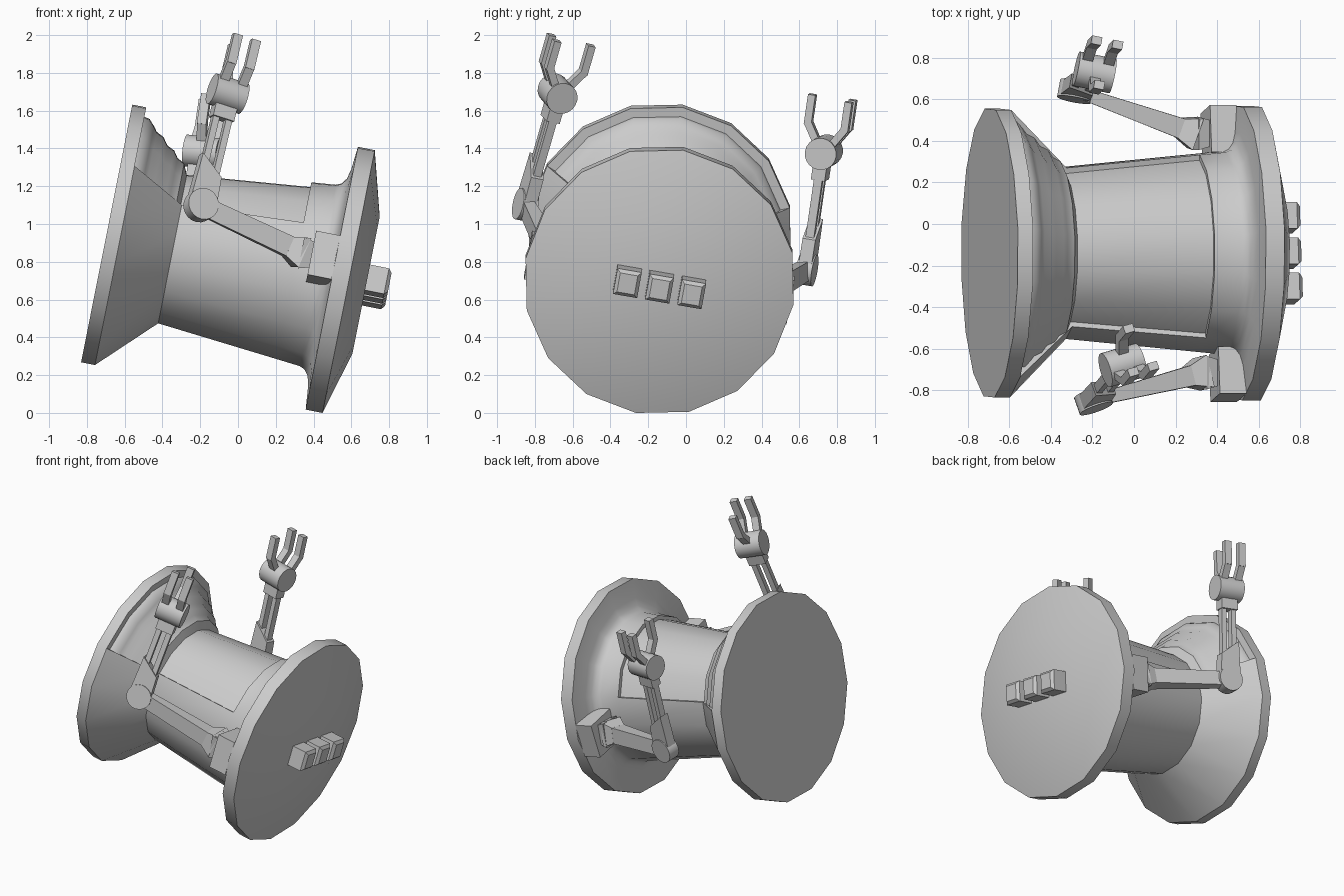
import bpy, bmesh
from math import cos, sin, radians, pi
from mathutils import Matrix, Vector

if "Cube" in bpy.data.objects:
    bpy.data.objects.remove(bpy.data.objects["Cube"])

# Spool frame: local x runs along the axle, tipped down and rolled
BODY = (Matrix.Translation((-0.695, -0.14, 0.95))
        @ Matrix.Rotation(radians(11.25), 4, 'Y')
        @ Matrix.Rotation(radians(-10), 4, 'X'))


def finish(bm, name, matrix=Matrix(), smooth=False):
    bmesh.ops.recalc_face_normals(bm, faces=bm.faces)
    mesh = bpy.data.meshes.new(name)
    bm.to_mesh(mesh)
    bm.free()
    obj = bpy.data.objects.new(name, mesh)
    obj.matrix_world = matrix
    bpy.context.collection.objects.link(obj)
    if smooth:
        bpy.ops.object.select_all(action='DESELECT')
        obj.select_set(True)
        bpy.context.view_layer.objects.active = obj
        bpy.ops.object.shade_smooth_by_angle(angle=radians(35))
    return obj


def frame(origin, along, side):
    """Matrix with z along the limb and x toward the side direction."""
    f = along.normalized()
    a = (side - f * side.dot(f)).normalized()
    m = Matrix((a, f.cross(a), f)).transposed().to_4x4()
    m.translation = origin
    return m


def beam(name, p0, p1, side, start, end):
    """Tapered box from p0 to p1 with the given end sizes."""
    bm = bmesh.new()
    bmesh.ops.create_cube(bm, size=1)
    for v in bm.verts:
        w, h = end if v.co.z > 0 else start
        v.co = Vector((v.co.x * w, v.co.y * h, (v.co.z + 0.5) * (p1 - p0).length))
    return finish(bm, name, frame(p0, p1 - p0, side))


def box(name, center, size, bevel=0):
    bm = bmesh.new()
    bmesh.ops.create_cube(bm, size=1)
    bmesh.ops.scale(bm, vec=size, verts=bm.verts)
    if bevel:
        rim = [e for e in bm.edges if all(v.co.x > 0 for v in e.verts)]
        bmesh.ops.bevel(bm, geom=rim, offset=bevel, segments=1, affect='EDGES')
    return finish(bm, name, BODY @ Matrix.Translation(center))


def drum(name, center, axis, radius, depth):
    bm = bmesh.new()
    bmesh.ops.create_cone(bm, cap_ends=True, segments=20, radius1=radius,
                          radius2=radius, depth=depth)
    side = axis.orthogonal()
    return finish(bm, name, frame(center, axis, side), smooth=True)


# Spool: lathed in 16 sides, six of them with a rippled recess
left_rim = [(0, 0.706), (0.075, 0.706)]
plain = [(0.36, 0.42)]
recess = [(0.075, 0.655), (0.105, 0.648), (0.135, 0.615), (0.155, 0.588),
          (0.195, 0.568), (0.225, 0.527), (0.265, 0.508), (0.29, 0.472),
          (0.33, 0.45), (0.355, 0.392), (1.01, 0.458)]
right_rim = [(1.01, 0.484), (1.14, 0.497), (1.168, 0.51), (1.19, 0.54),
             (1.203, 0.59), (1.215, 0.72), (1.306, 0.72), (1.4, 0.375)]
SIDES, HALF = 16, 3


def ring_point(k, point):
    angle = 2 * pi * k / SIDES
    return Vector((point[0], point[1] * sin(angle), point[1] * cos(angle)))


bm = bmesh.new()
for k in range(-HALF, SIDES - HALF):
    profile = left_rim + (recess if k < HALF else plain) + right_rim
    for p, q in zip(profile, profile[1:]):
        corners = [(k, p), (k + 1, p), (k + 1, q), (k, q)]
        bm.faces.new([bm.verts.new(ring_point(*c)) for c in corners])
for p in (left_rim[0], right_rim[-1]):
    bm.faces.new([bm.verts.new(ring_point(k, p)) for k in range(SIDES)])
for k in (-HALF, HALF):
    wall = left_rim[1:] + recess + right_rim[:1] + plain
    bm.faces.new([bm.verts.new(ring_point(k, p)) for p in wall])
bmesh.ops.remove_doubles(bm, verts=bm.verts, dist=0.0005)
finish(bm, "spool", BODY, smooth=True)

# Three end pegs
for i in (-1, 0, 1):
    box(f"end_peg_{i + 2}", (1.44, i * 0.173, 0), (0.16, 0.13, 0.14), 0.018)


def arm(label, out, elbow, wrist, side):
    def on_body(t):
        return BODY @ Vector((t, out * 0.585, 0))

    # Shoulder mount and faceted joint
    box(label + "_shoulder_mount", (1.15, out * 0.59, -0.01), (0.13, 0.23, 0.24))
    up = Vector((0, 0, 1))
    hub = on_body(1.03)
    toward = (elbow - hub).normalized()
    beam(label + "_shoulder_inner", on_body(1.1), hub, up, (0.13, 0.12), (0.17, 0.16))
    beam(label + "_shoulder_outer", hub, hub + toward * 0.08, up, (0.17, 0.16), (0.11, 0.1))
    beam(label + "_upper_arm", hub + toward * 0.06, elbow, up, (0.11, 0.1), (0.1, 0.055))

    # Elbow and slanted forearm bracket
    limb = wrist - elbow
    low = frame(elbow, limb, side)
    hand = frame(wrist, limb, side)
    across = low.col[0].xyz
    drum(label + "_elbow", elbow, low.col[1].xyz, 0.085, 0.085)
    bm = bmesh.new()
    outline = [(-0.075, 0), (0.075, 0), (0.065, 0.17), (-0.065, 0.27)]
    face = bm.faces.new([bm.verts.new((x, -0.035, z)) for x, z in outline])
    grown = bmesh.ops.extrude_face_region(bm, geom=[face])["geom"]
    bmesh.ops.translate(bm, vec=(0, 0.07, 0),
                        verts=[g for g in grown if isinstance(g, bmesh.types.BMVert)])
    finish(bm, label + "_forearm_bracket", low)

    # Twin rods and wrist
    for i in (-1, 1):
        shift = across * i * 0.036
        beam(f"{label}_forearm_rod_{(i + 3) // 2}", elbow + limb * 0.2 + shift,
             elbow + limb * 0.9 + shift, across, (0.035, 0.045), (0.035, 0.045))
    beam(label + "_wrist_block", elbow + limb * 0.77, wrist, across, (0.12, 0.075), (0.12, 0.075))
    drum(label + "_wrist", wrist, across, 0.085, 0.18)

    # Two outer fingers and one thumb, each with a bent knuckle
    digits = (("finger_1", -0.052, out), ("finger_2", 0.052, out), ("thumb", 0, -out))
    for digit, x, way in digits:
        root, knee, tip = [hand @ Vector((x, way * y, z)) for y, z in
                           ((0.045, 0.05), (0.105, 0.145), (0.105, 0.295))]
        size = (0.05, 0.04)
        beam(f"{label}_{digit}_base", root, knee, across, size, size)
        beam(f"{label}_{digit}_tip", knee - (tip - knee) * 0.08, tip, across, size, size)


arm("right_arm", -1, Vector((-0.195, -0.85, 1.1)), Vector((-0.055, -0.68, 1.69)),
    Vector((0.96, 0.28, -0.3)))
arm("left_arm", 1, Vector((-0.28, 0.64, 0.76)), Vector((-0.19, 0.73, 1.38)),
    Vector((0.98, -0.2, -0.1)))
